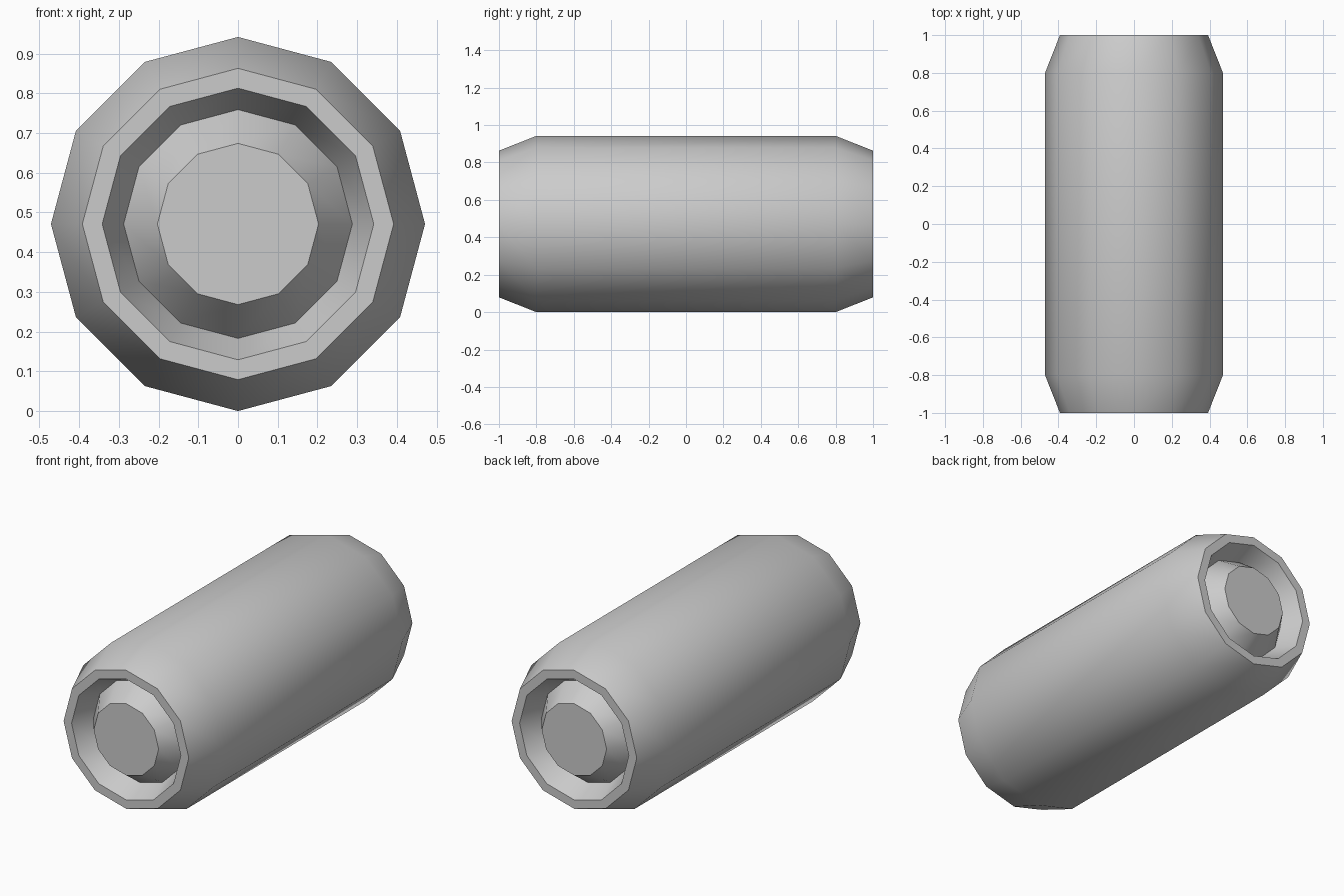
import bpy, bmesh
from math import sin, cos, tau, radians

if "Cube" in bpy.data.objects:
    bpy.data.objects.remove(bpy.data.objects["Cube"])

SIDES, RADIUS = 12, 0.471

# Half profile (radius, y) from the end plug's flat face out to the body
half = [(0.203, 1.0), (0.288, 0.88), (0.342, 1.0), (0.392, 1.0), (RADIUS, 0.8)]
# Mirror it to get both recessed ends
profile = [(r, -y) for r, y in half] + half[::-1]


def lathe_y(name, points):
    """Revolve a profile around the y axis and cap both ends."""
    bm = bmesh.new()
    rings = [[bm.verts.new((r * sin(tau * i / SIDES), y,
                            RADIUS + r * cos(tau * i / SIDES)))
              for i in range(SIDES)] for r, y in points]
    for a, b in zip(rings, rings[1:]):
        for i in range(SIDES):
            j = (i + 1) % SIDES
            bm.faces.new((a[i], a[j], b[j], b[i]))
    bm.faces.new(rings[0])
    bm.faces.new(rings[-1])
    bmesh.ops.recalc_face_normals(bm, faces=bm.faces[:])
    mesh = bpy.data.meshes.new(name)
    bm.to_mesh(mesh)
    bm.free()
    obj = bpy.data.objects.new(name, mesh)
    bpy.context.collection.objects.link(obj)
    return obj


# Barrel body with bevelled rims and recessed end plugs
body = lathe_y("barrel_body", profile)
bpy.context.view_layer.objects.active = body
body.select_set(True)
bpy.ops.object.shade_smooth_by_angle(angle=radians(40))
